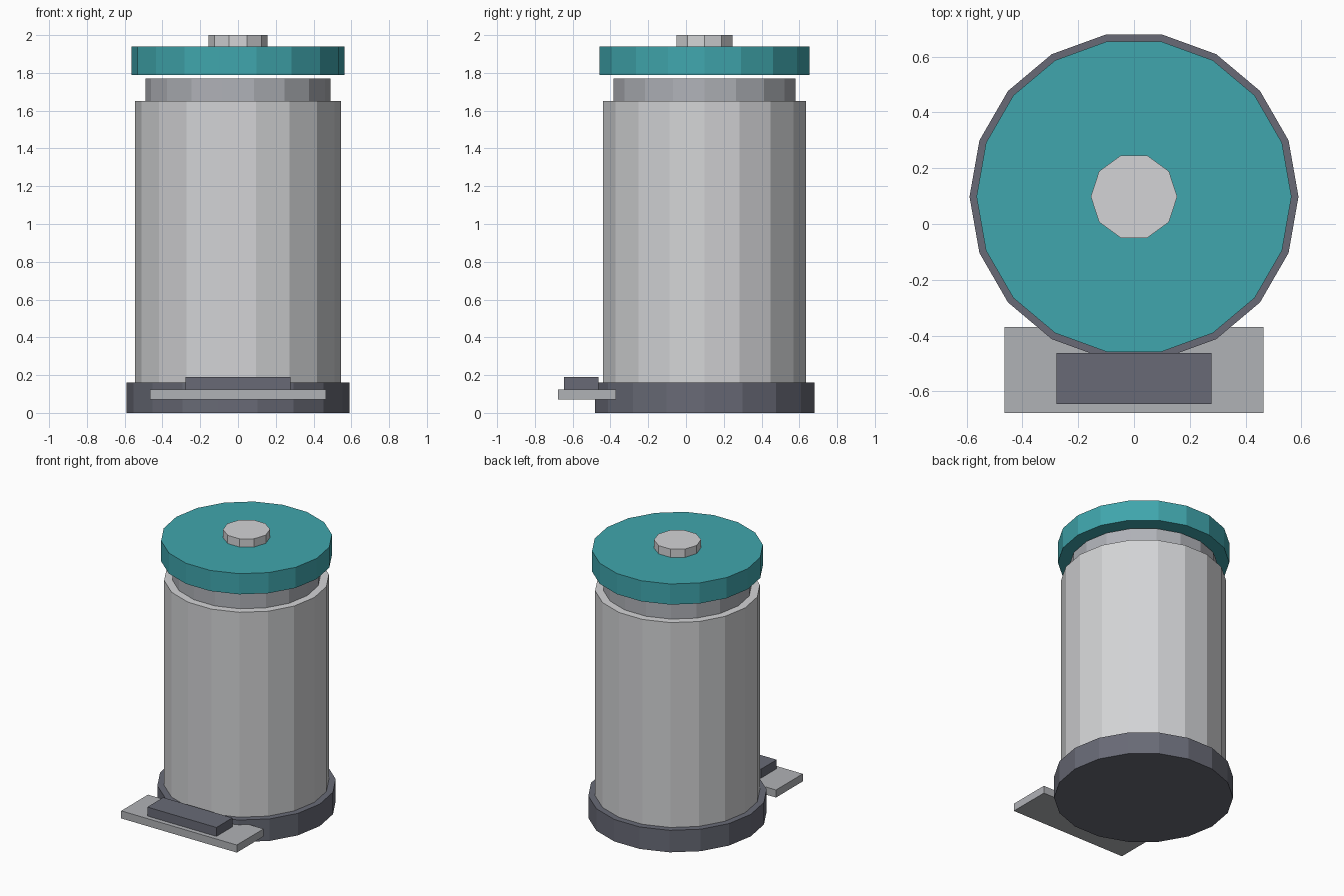
import bpy
import bmesh
from math import cos, sin, tau

cube = bpy.data.objects.get("Cube")
if cube:
    bpy.data.objects.remove(cube, do_unlink=True)

AXIS_Y = 0.098  # the round parts sit behind the pedal


def material(name, srgb):
    color = [((c / 255 + 0.055) / 1.055) ** 2.4 for c in srgb] + [1.0]
    mat = bpy.data.materials.new(name)
    mat.use_nodes = True
    mat.diffuse_color = color
    mat.node_tree.nodes["Principled BSDF"].inputs["Base Color"].default_value = color
    return mat


def add_object(name, bm, mat):
    bmesh.ops.recalc_face_normals(bm, faces=bm.faces)
    mesh = bpy.data.meshes.new(name)
    bm.to_mesh(mesh)
    bm.free()
    mesh.materials.append(mat)
    obj = bpy.data.objects.new(name, mesh)
    bpy.context.collection.objects.link(obj)
    return obj


def prism(name, radius, bottom, top, sides, mat):
    """Upright faceted cylinder with a corner on the +x axis."""
    bm = bmesh.new()
    ring = [bm.verts.new((radius * cos(tau * i / sides),
                          AXIS_Y + radius * sin(tau * i / sides), bottom))
            for i in range(sides)]
    face = bm.faces.new(ring)
    new = bmesh.ops.extrude_face_region(bm, geom=[face], use_keep_orig=True)["geom"]
    bmesh.ops.translate(bm, vec=(0, 0, top - bottom),
                        verts=[v for v in new if isinstance(v, bmesh.types.BMVert)])
    return add_object(name, bm, mat)


def box(name, half_width, y0, y1, z0, z1, mat):
    bm = bmesh.new()
    bmesh.ops.create_cube(bm, size=1)
    bmesh.ops.scale(bm, vec=(2 * half_width, y1 - y0, z1 - z0), verts=bm.verts)
    bmesh.ops.translate(bm, vec=(0, (y0 + y1) / 2, (z0 + z1) / 2), verts=bm.verts)
    return add_object(name, bm, mat)


light_metal = material("light metal", (211, 212, 214))
liner_grey = material("liner grey", (176, 178, 184))
pedal_grey = material("pedal grey", (176, 178, 182))
dark_plastic = material("dark plastic", (104, 106, 118))
teal = material("teal", (64, 166, 173))

# Bin: base, body, liner, lid and knob
prism("base", 0.59, 0.0, 0.16, 18, dark_plastic)
prism("body", 0.545, 0.16, 1.65, 18, light_metal)
prism("liner", 0.49, 1.65, 1.77, 18, liner_grey)
prism("lid", 0.565, 1.79, 1.94, 18, teal)
prism("knob", 0.155, 1.94, 2.0, 10, light_metal)

# Foot pedal with its raised pad
box("pedal_plate", 0.465, -0.678, -0.37, 0.07, 0.125, pedal_grey)
box("pedal_pad", 0.278, -0.645, -0.462, 0.125, 0.19, dark_plastic)
